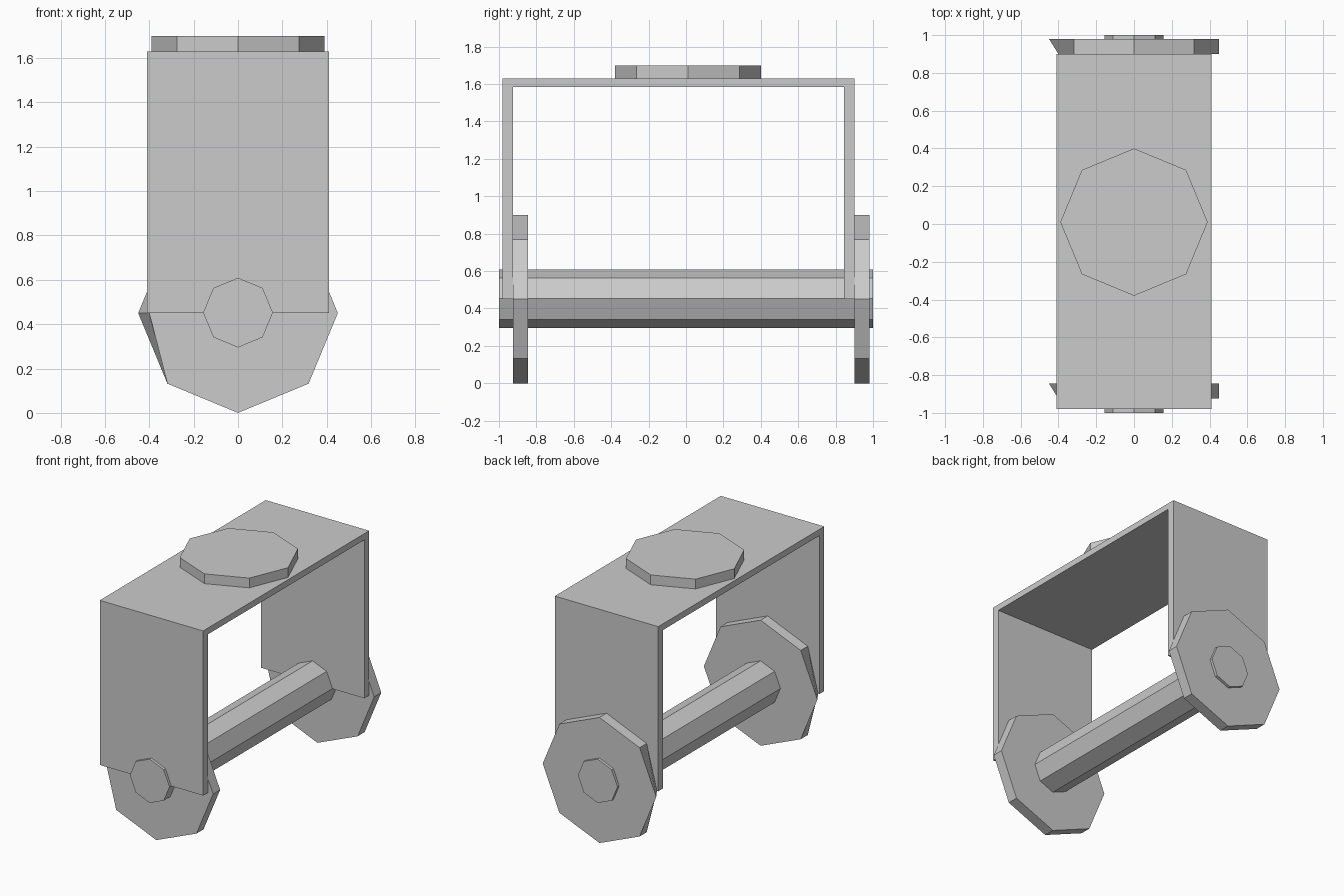
import bpy, bmesh, math
from mathutils import Matrix

if "Cube" in bpy.data.objects:
    bpy.data.objects.remove(bpy.data.objects["Cube"])


def make_object(name, bm):
    bmesh.ops.recalc_face_normals(bm, faces=bm.faces)
    mesh = bpy.data.meshes.new(name)
    bm.to_mesh(mesh)
    bm.free()
    obj = bpy.data.objects.new(name, mesh)
    bpy.context.collection.objects.link(obj)
    return obj


def octagon(radius, depth, centre, along_y=True):
    bm = bmesh.new()
    rot = Matrix.Rotation(math.pi / 2, 4, 'X') if along_y else Matrix()
    bmesh.ops.create_cone(bm, cap_ends=True, segments=8, radius1=radius,
                          radius2=radius, depth=depth,
                          matrix=Matrix.Translation(centre) @ rot)
    return bm


# U-shaped fork: profile in the YZ plane, extruded across x
profile = [(-0.98, 0.45), (-0.98, 1.63), (0.90, 1.63), (0.90, 0.45),
           (0.845, 0.45), (0.845, 1.585), (-0.925, 1.585), (-0.925, 0.45)]
bm = bmesh.new()
face = bm.faces.new([bm.verts.new((-0.41, y, z)) for y, z in profile])
ext = bmesh.ops.extrude_face_region(bm, geom=[face])
bmesh.ops.translate(bm, vec=(0.82, 0, 0),
                    verts=[g for g in ext["geom"] if isinstance(g, bmesh.types.BMVert)])
make_object("fork", bm)

# Wheels, each with its front left corner pulled inwards
for name, y in (("front_wheel", -0.885), ("back_wheel", 0.94)):
    bm = octagon(0.45, 0.08, (0, y, 0.45))
    for v in bm.verts:
        if v.co.x < -0.44 and v.co.y < y:
            v.co.x = -0.40
    make_object(name, bm)

# Axle through both wheels
make_object("axle", octagon(0.157, 2.0, (0, 0, 0.452)))

# Mounting plate on top
make_object("top_plate", octagon(0.39, 0.07, (0, 0.01, 1.665), along_y=False))
